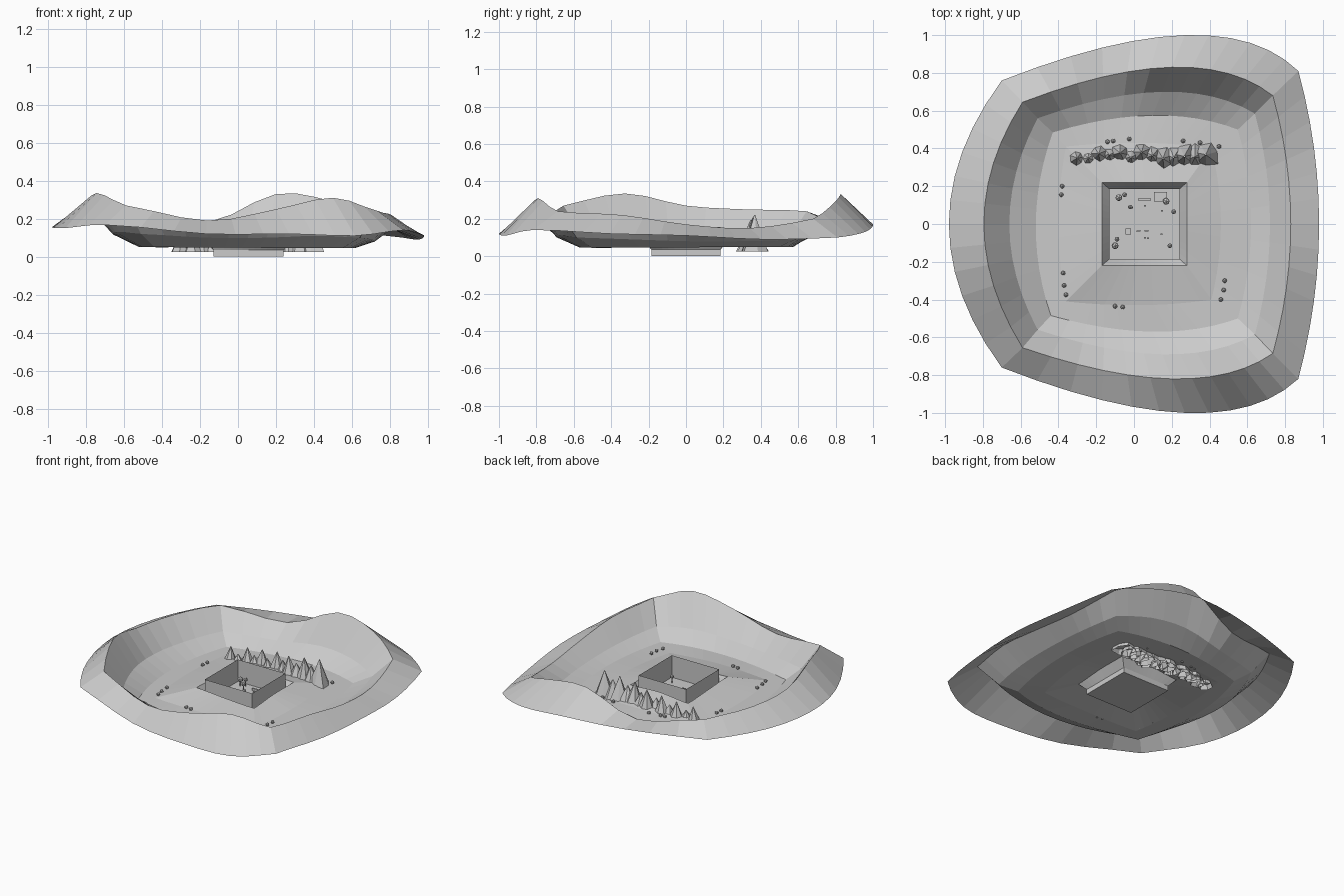
import bpy, bmesh, math, random
from mathutils import Vector

random.seed(4)
scene_cube = bpy.data.objects.get("Cube")
if scene_cube:
    bpy.data.objects.remove(scene_cube, do_unlink=True)

stone_grey = bpy.data.materials.new("stone_grey")
stone_grey.use_nodes = True
colour = (0.6, 0.6, 0.6, 1)
stone_grey.diffuse_color = colour
stone_grey.node_tree.nodes["Principled BSDF"].inputs["Base Color"].default_value = colour

STEPS = 12  # segments along each side of a terrain ring


def finish(name, bm):
    """Turn a bmesh into a named, flat shaded object."""
    mesh = bpy.data.meshes.new(name)
    bm.to_mesh(mesh)
    bm.free()
    mesh.materials.append(stone_grey)
    obj = bpy.data.objects.new(name, mesh)
    bpy.context.collection.objects.link(obj)
    return obj


def spline(values, position):
    """Smooth closed interpolation through evenly spaced heights."""
    count = len(values)
    i = int(position)
    t = position - i
    a, b, c, d = (values[(i + k) % count] for k in (-1, 0, 1, 2))
    return b + t * ((c - a) + t * ((2 * a - 5 * b + 4 * c - d) + t * (3 * (b - c) + d - a))) / 2


def ring(corners, middles, heights):
    """Four bowed sides, starting front left and running anticlockwise."""
    points = []
    for side in range(4):
        start, end = Vector(corners[side]), Vector(corners[(side + 1) % 4])
        control = 2 * Vector(middles[side]) - (start + end) / 2
        for step in range(STEPS):
            t = step / STEPS
            p = start * (1 - t) ** 2 + control * 2 * t * (1 - t) + end * t ** 2
            z = spline(heights, (side + t) * len(heights) / 4)
            points.append((p.x, p.y, z))
    return points


def square(x0, x1, y0, y1, heights):
    cx, cy = (x0 + x1) / 2, (y0 + y1) / 2
    return ring([(x0, y0), (x1, y0), (x1, y1), (x0, y1)],
                [(cx, y0), (x1, cy), (cx, y1), (x0, cy)], heights)


def loft(name, rings):
    """Bridge consecutive closed rings with quads."""
    bm = bmesh.new()
    loops = [[bm.verts.new(p) for p in r] for r in rings]
    for outer, inner in zip(loops, loops[1:]):
        n = len(outer)
        for i in range(n):
            j = (i + 1) % n
            bm.faces.new((outer[i], outer[j], inner[j], inner[i]))
    return finish(name, bm)


# Terrain: drooping skirt, crest, bowl and the ground around the pit
outer_rim = ring(
    [(-.7, -.76), (.87, -.82), (.87, .81), (-.7, .76)],
    [(.27, -1), (.98, 0), (.27, 1), (-.98, 0)],
    [.167, .12, .12, .11, .14, .12, .11, .09, .1, .13, .17, .17, .17, .16, .155, .15])
crest = ring(
    [(-.59, -.655), (.735, -.685), (.735, .68), (-.59, .645)],
    [(.2, -.82), (.83, 0), (.2, .83), (-.795, 0)],
    [.27, .19, .25, .31, .24, .22, .17, .15, .2, .29, .33, .18, .24, .25, .27, .335])
slope = ring(
    [(-.51, -.56), (.64, -.585), (.64, .585), (-.51, .56)],
    [(.15, -.69), (.72, 0), (.15, .7), (-.66, 0)],
    [.12, .1, .1, .11, .1, .09, .08, .08, .09, .12, .13, .1, .11, .11, .12, .13])
bowl_foot = ring(
    [(-.44, -.485), (.55, -.5), (.55, .5), (-.43, .485)],
    [(.1, -.57), (.62, 0), (.1, .575), (-.52, 0)],
    [.05, .045, .05, .05])
ground = ring(
    [(-.36, -.41), (.41, -.4), (.41, .4), (-.36, .41)],
    [(.04, -.43), (.46, 0), (.04, .43), (-.4, 0)],
    [.05, .055, .045, .055, .05, .06, .05, .05])
pit_edge = square(-.17, .28, -.22, .22,
                  [.1, .085, .075, .09, .09, .1, .08, .09])
pit_foot = square(-.13, .24, -.185, .185, [.035] * 4)
loft("terrain", [outer_rim, crest, slope, bowl_foot, ground, pit_edge, pit_foot])

# Open walled court standing in the pit
bm = bmesh.new()
bmesh.ops.create_cube(bm, size=1)
for v in bm.verts:
    v.co = (.055 + v.co.x * .37, v.co.y * .37, .0775 + v.co.z * .155)
top = [f for f in bm.faces if f.normal.z > .5]
bmesh.ops.delete(bm, geom=top, context='FACES_ONLY')
finish("walled_court", bm)


# Row of rough rock spires behind the court
def spire(name, x, y, radius, height):
    bm = bmesh.new()
    bmesh.ops.create_cone(bm, cap_ends=False, segments=7, radius1=radius,
                          radius2=radius * .04, depth=height)
    turn = random.uniform(0, math.pi)
    for v in bm.verts:
        v.co.x, v.co.y = (v.co.x * math.cos(turn) - v.co.y * math.sin(turn),
                          v.co.x * math.sin(turn) + v.co.y * math.cos(turn))
        if v.co.z < 0:
            v.co.xy *= random.uniform(.8, 1.15)
        v.co += Vector((x, y, .025 + height / 2))
    finish(name, bm)


for i in range(13):
    t = i / 12
    spire(f"rock_spire_{i + 1}", -.3 + .68 * t, .36 + random.uniform(-.02, .02),
          .05 + .03 * t, .1 + .08 * t + (.015 if i % 2 == 0 else -.03))


# Low-poly shrubs
def shrub(name, x, y, z, radius):
    bm = bmesh.new()
    bmesh.ops.create_icosphere(bm, subdivisions=1, radius=radius)
    bmesh.ops.translate(bm, verts=bm.verts, vec=(x, y, z))
    finish(name, bm)


outside = [(-.38, .2), (-.385, .155), (-.375, -.26), (-.37, -.325), (-.36, -.375),
           (-.1, -.435), (-.06, -.44), (.48, -.3), (.475, -.35), (.46, -.4),
           (-.14, .435), (-.11, .44), (-.025, .45), (.26, .44), (.35, .43), (.45, .41)]
for i, (x, y) in enumerate(outside):
    shrub(f"outer_shrub_{i + 1}", x, y, .063, .013)


# Small box shaped pieces
def block(name, centre, size):
    bm = bmesh.new()
    bmesh.ops.create_cube(bm, size=1)
    for v in bm.verts:
        v.co = Vector(a + b * c for a, b, c in zip(centre, v.co, size))
    finish(name, bm)


# Little trees inside the court
inside = [(-.08, .14), (-.05, .155), (-.02, .09), (.17, .12), (.21, .065),
          (-.09, -.08), (-.1, -.115), (.19, -.115)]
for i, (x, y) in enumerate(inside):
    shrub(f"court_tree_crown_{i + 1}", x, y, .045, .02 if i % 3 == 0 else .014)
    block(f"court_tree_trunk_{i + 1}", (x, y, .02), (.006, .006, .04))

# Furnishings on the court floor
block("court_table", (.14, .145, .015), (.07, .05, .03))
block("court_crate", (-.03, -.04, .018), (.03, .03, .036))
block("court_bench", (.055, .13, .008), (.07, .01, .016))
for i in range(10):
    block(f"court_stone_{i + 1}",
          (random.uniform(-.02, .17), random.uniform(-.08, .1), .006), (.01, .008, .012))
